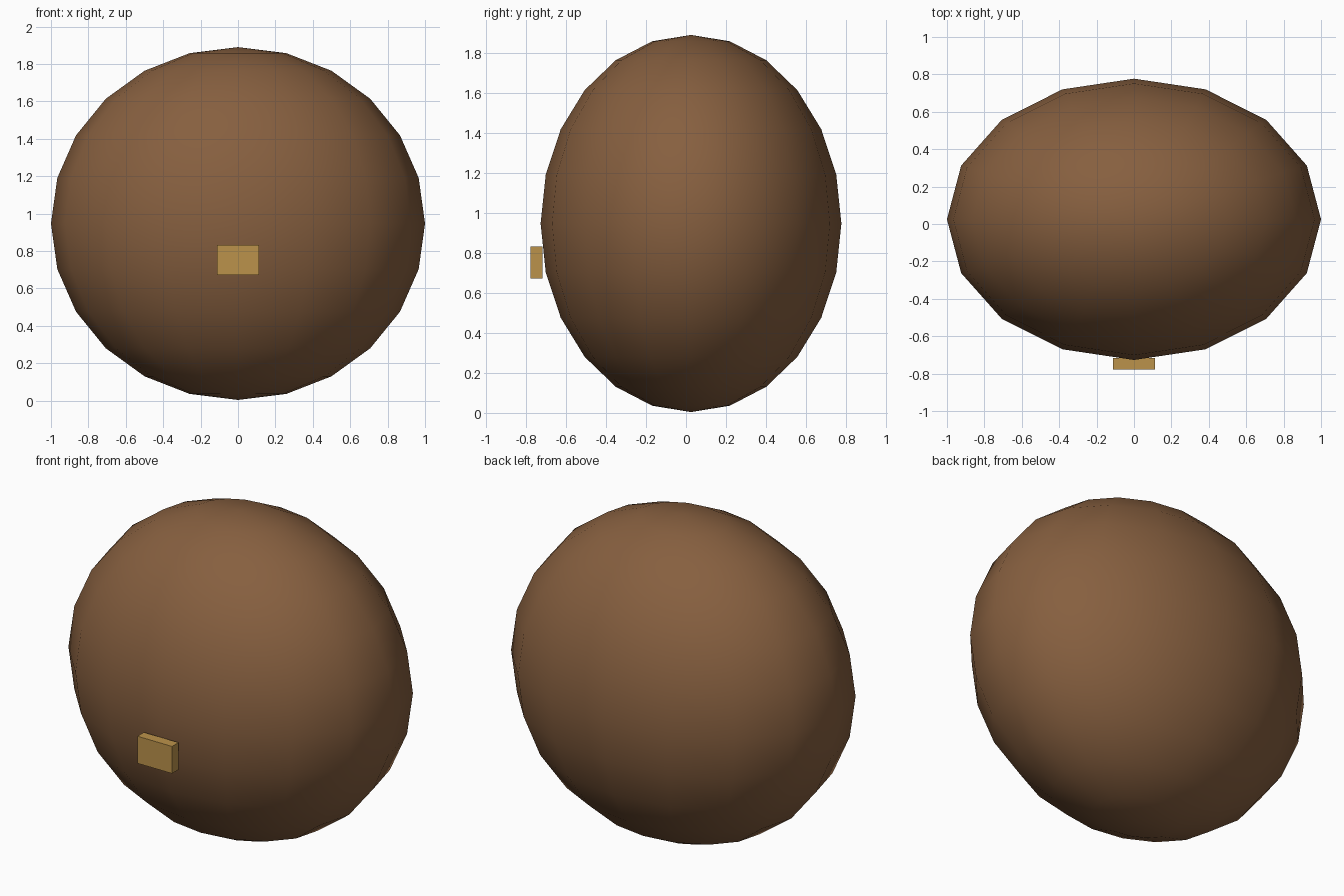
import bpy, math

if "Cube" in bpy.data.objects:
    bpy.data.objects.remove(bpy.data.objects["Cube"])


def paint(obj, name, color):
    mat = bpy.data.materials.new(name)
    mat.diffuse_color = (*color, 1)
    mat.use_nodes = True
    mat.node_tree.nodes["Principled BSDF"].inputs["Base Color"].default_value = mat.diffuse_color
    obj.data.materials.append(mat)


# Flattened rounded body
bpy.ops.mesh.primitive_uv_sphere_add(segments=16, ring_count=12, radius=1,
                                     location=(0, 0.025, 0.947))
body = bpy.context.object
body.name = "body"
body.scale = (1, 0.752, 0.943)
bpy.ops.object.transform_apply(location=False, rotation=False, scale=True)
bpy.ops.object.shade_smooth()
paint(body, "brown", (0.24, 0.115, 0.05))

# Small plate on the front
bpy.ops.mesh.primitive_cube_add(size=1, location=(0, -0.747, 0.752))
plate = bpy.context.object
plate.name = "front_plate"
plate.scale = (0.226, 0.06, 0.16)
bpy.ops.object.transform_apply(location=False, rotation=False, scale=True)
paint(plate, "brass", (0.5, 0.29, 0.07))
